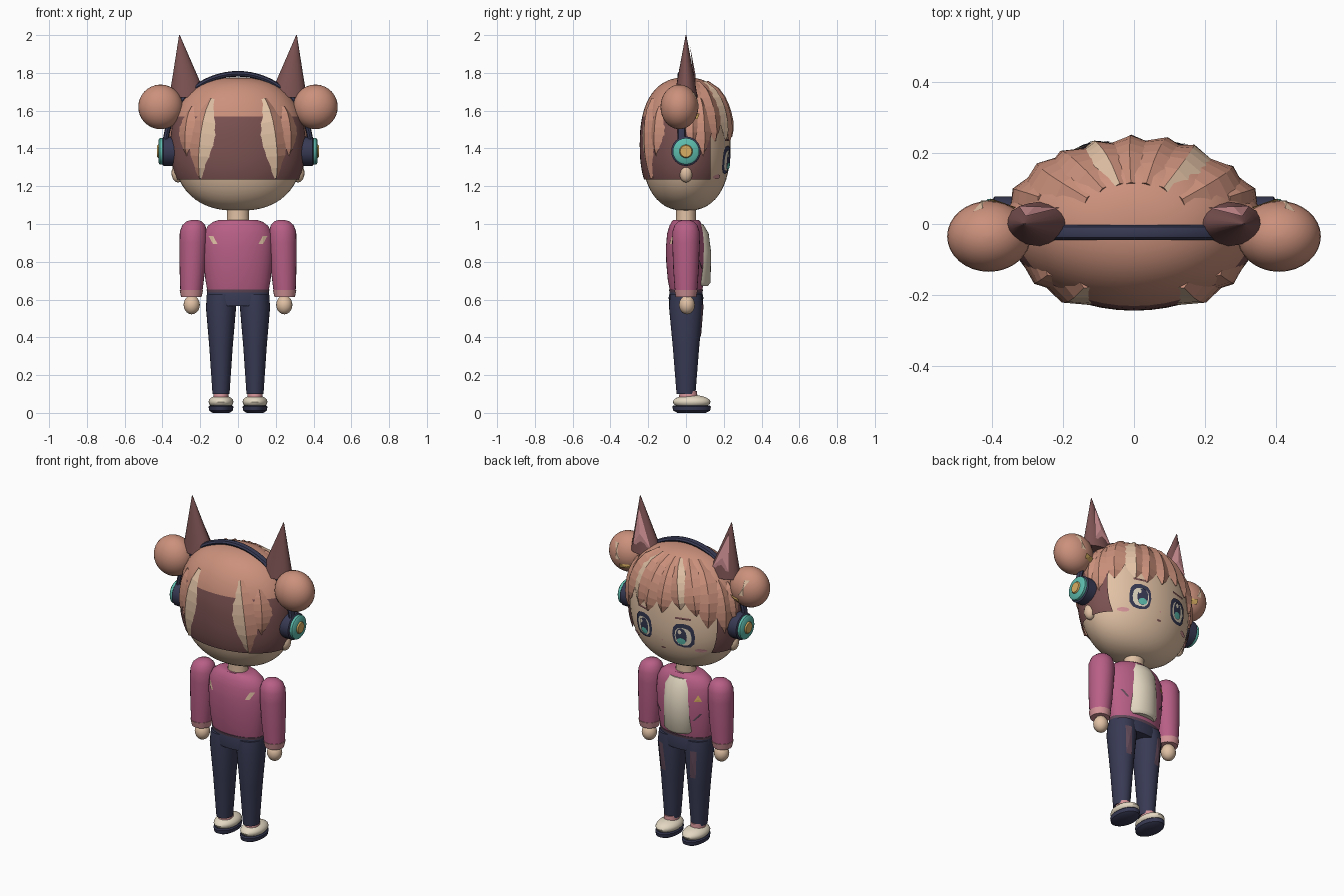
import bpy, bmesh, math
from math import sin, cos, pi, radians
from mathutils import Vector, Matrix

if "Cube" in bpy.data.objects:
    bpy.data.objects.remove(bpy.data.objects["Cube"])


def material(name, r, g, b):
    m = bpy.data.materials.new(name)
    col = [((c / 255 + .055) / 1.055) ** 2.4 for c in (r, g, b)] + [1]
    m.use_nodes = True
    m.diffuse_color = col
    m.node_tree.nodes["Principled BSDF"].inputs["Base Color"].default_value = col
    return m


HAIR = material("copper hair", 204, 145, 124)
DARK = material("dark brown hair", 124, 82, 82)
SKIN = material("skin", 226, 194, 165)
CREAM = material("cream", 228, 216, 194)
JACKET = material("berry pink", 184, 95, 134)
PINK = material("soft pink", 212, 148, 152)
NAVY = material("navy", 56, 58, 84)
TEAL = material("teal", 94, 188, 174)
YELLOW = material("gold", 216, 174, 98)
MAUVE = material("dusky mauve", 98, 74, 90)


def finish(name, bm, mats, smooth=True, fix=True):
    if fix:
        bmesh.ops.recalc_face_normals(bm, faces=bm.faces)
    me = bpy.data.meshes.new(name)
    bm.to_mesh(me)
    bm.free()
    for m in mats:
        me.materials.append(m)
    ob = bpy.data.objects.new(name, me)
    bpy.context.collection.objects.link(ob)
    if smooth:
        bpy.ops.object.select_all(action='DESELECT')
        ob.select_set(True)
        bpy.context.view_layer.objects.active = ob
        bpy.ops.object.shade_smooth_by_angle(angle=radians(40))
    return ob


def skin_loops(bm, loops):
    for a, b in zip(loops, loops[1:]):
        for i in range(len(a)):
            j = (i + 1) % len(a)
            bm.faces.new((a[i], a[j], b[j], b[i])).material_index = 0
    bm.faces.new(loops[0])
    bm.faces.new(loops[-1])


def loft_bm(rings, segs=32, matrix=Matrix()):
    # rings: centre x, centre y, height, radius x, radius y
    bm = bmesh.new()
    skin_loops(bm, [[bm.verts.new(matrix @ Vector((x + rx * cos(2 * pi * i / segs), y + ry * sin(2 * pi * i / segs), z)))
                     for i in range(segs)] for x, y, z, rx, ry in rings])
    return bm


def loft(name, rings, mat, segs=32, matrix=Matrix()):
    return finish(name, loft_bm(rings, segs, matrix), [mat])


def ball(x, y, z, rx, ry, rz, n=16, p=2.0):
    out = []
    for i in range(n + 1):
        c = -cos(pi * (.015 + .97 * i / n))
        r = (1 - abs(c) ** p) ** (1 / p)
        out.append((x, y, z + rz * c, rx * r, ry * r))
    return out


def surface_y(rings, x, z, side):
    for a, b in zip(rings, rings[1:]):
        if z <= b[2]:
            break
    t = min(1, max(0, (z - a[2]) / (b[2] - a[2])))
    cx, cy, _, rx, ry = [u + (v - u) * t for u, v in zip(a, b)]
    return cy + side * ry * math.sqrt(max(0, 1 - ((x - cx) / rx) ** 2))


def decal(name, rings, cx, cz, outline, mat, lift=.004, side=1):
    # thin plate hugging a lofted surface
    bm = bmesh.new()
    def put(dx, dz):
        x, z = cx + dx, cz + dz
        return bm.verts.new((x, surface_y(rings, x, z, side) + side * lift, z))
    rim = [put(*p) for p in outline]
    mid = put(sum(p[0] for p in outline) / len(rim), sum(p[1] for p in outline) / len(rim))
    for i, v in enumerate(rim):
        f = bm.faces.new((mid, v, rim[(i + 1) % len(rim)]))
        f.normal_update()
        if f.normal.y * side < 0:
            f.normal_flip()
    finish(name, bm, [mat], False, False)


def oval(rx, rz, n=12, p=1.0):
    sg = lambda v: math.copysign(abs(v) ** p, v)
    return [(rx * sg(cos(2 * pi * i / n)), rz * sg(sin(2 * pi * i / n))) for i in range(n)]


def rect(w, h, lean=0):
    return [(-w - lean, -h), (w - lean, -h), (w + lean, h), (-w + lean, h)]


def mirrored(outline, s):
    return [(s * x, z) for x, z in outline]


# Head
HEAD_Z, HEAD_R = 1.42, .35
head = ball(0, 0, HEAD_Z, .345, .235, HEAD_R, 28, 2.4)
loft("head", head, SKIN, 48)

# Hair shell: copper crown over a dark back, open at the face
bm = loft_bm(ball(0, 0, HEAD_Z, .357, .245, .356, 28, 2.4), 48)
for co, no in (((0, 0, 1.235), (0, 0, 1)), ((0, 0, 1.57), (0, 0, 1)), ((0, .13, 0), (0, 1, 0))):
    bmesh.ops.bisect_plane(bm, geom=bm.verts[:] + bm.edges[:] + bm.faces[:], plane_co=co, plane_no=no)
gone = []
for f in bm.faces:
    c = f.calc_center_median()
    f.material_index = 0 if c.z > 1.57 else 1
    if c.z < 1.235 or (c.z < 1.57 and c.y > .13):
        gone.append(f)
bmesh.ops.delete(bm, geom=gone, context='FACES')
finish("hair_cap", bm, [HAIR, DARK])


# Hair locks: tapered blades that follow the head
def lock(name, az, top, tip, width, drift=0, streak=0, h=.022):
    def point(t):
        z = top + (tip - top) * t
        r = (1 - min(1, abs(z - HEAD_Z) / HEAD_R) ** 2.4) ** (1 / 2.4)
        if z < HEAD_Z:
            r = max(r, .95)
        a = radians(az + drift * t)
        return Vector((.35 * r * sin(a), .237 * r * cos(a), z))
    bm, loops = bmesh.new(), []
    for i, w in enumerate((.35, .65, .9, 1, 1, .85, .55, .06)):
        t = i / 7
        p = point(t)
        tan = (point(t + .02) - point(t - .02)).normalized()
        n = Vector((p.x / .35 ** 2, p.y / .237 ** 2, (p.z - HEAD_Z) / HEAD_R ** 2))
        n = (n - tan * n.dot(tan)).normalized()
        b = tan.cross(n)
        k = h * min(1, w + .3)
        loops.append([bm.verts.new(q) for q in (p + b * w * width, p + n * k, p - b * w * width, p - n * k)])
    skin_loops(bm, loops)
    if streak:
        for f in bm.faces:
            c = f.calc_center_median()
            ring = {v.index for v in f.verts}
        bm.verts.index_update()
        for f in bm.faces:
            kinds = {v.index % 4 for v in f.verts}
            if kinds == ({0, 1} if streak > 0 else {1, 2}):
                f.material_index = 1
    finish(name, bm, [HAIR, SKIN], False)


for i, (az, tip, width, drift, streak) in enumerate((
        (54, 1.44, .07, -4, 0), (30, 1.45, .075, -2, 1), (12, 1.44, .07, 4, 0), (-3, 1.46, .065, 2, 0),
        (-14, 1.5, .065, -6, -1), (-32, 1.47, .07, -4, 0), (-52, 1.4, .07, 4, 0))):
    lock(f"fringe_lock_{i + 1}", az, 1.745, tip, width, drift, streak)

for s, side in ((1, "left"), (-1, "right")):
    lock(f"{side}_temple_lock", s * 68, 1.66, 1.36, .055)
    lock(f"{side}_cheek_lock", s * 82, 1.64, 1.42, .045)
    lock(f"{side}_back_lock", s * 151, 1.66, 1.24, .075, -s * 8, s, .026)
    lock(f"{side}_rear_side_lock", s * 130, 1.62, 1.36, .06, 0)

    # Buns with a streak and a clip
    bun = ball(s * .41, -.035, 1.62, .118, .1, .118)
    loft(f"{side}_bun", bun, HAIR)
    decal(f"{side}_bun_streak", bun, s * .43, 1.65, rect(.014, .045, s * .012), SKIN)
    decal(f"{side}_clip", bun, s * .37, 1.57, rect(.035, .014), YELLOW, .012)

    # Animal ears
    cone = [(s * .265, 0, 1.67, .1, .062), (s * .278, 0, 1.77, .07, .045), (s * .31, 0, 2, .002, .002)]
    loft(f"{side}_pointed_ear", cone, DARK, 20)
    decal(f"{side}_inner_ear", cone, s * .27, 1.72, mirrored([(-.06, 0), (.055, 0), (.036, .22)], s), PINK, .009)

    # Headphone cups and skin ears
    turn = Matrix.Translation((0, 0, 1.385)) @ Matrix.Rotation(s * pi / 2, 4, 'Y')
    for part, mat, a, b, r in (("cushion", NAVY, .335, .402, .078), ("shell", TEAL, .398, .422, .07),
                               ("badge", YELLOW, .42, .429, .036)):
        loft(f"{side}_headphone_{part}", [(0, 0, a, r, r), (0, 0, b - .008, r, r), (0, 0, b, r * .85, r * .85)],
             mat, 24, turn)
    loft(f"{side}_ear", ball(s * .318, 0, 1.27, .034, .036, .05, 10), SKIN, 16)

    # Face
    e = s * .133
    decal(f"{side}_eye_outline", head, e, 1.34, oval(.064, .076, 12, .75), NAVY, .005)
    decal(f"{side}_eye_white", head, e, 1.335, oval(.048, .056, 12, .8), CREAM, .008)
    decal(f"{side}_iris", head, e - s * .008, 1.338, oval(.032, .052), NAVY, .011)
    decal(f"{side}_iris_glow", head, e - s * .008, 1.308, oval(.025, .02), TEAL, .014)
    decal(f"{side}_eye_glint", head, e + .014, 1.365, oval(.011, .014, 8), CREAM, .014)
    decal(f"{side}_brow", head, e, 1.445, rect(.045, .006), DARK, .005)
    decal(f"{side}_blush", head, s * .215, 1.25, oval(.03, .012), PINK, .005)

decal("mouth", head, 0, 1.235, oval(.016, .006, 8), DARK)
decal("nose", head, 0, 1.285, oval(.006, .004, 6), PINK)

# Headband
bm, loops = bmesh.new(), []
for i in range(41):
    a = pi * i / 40
    n = Vector((cos(a), 0, sin(a)))
    p = Vector((.385 * cos(a), -.024, 1.4 + .395 * sin(a)))
    loops.append([bm.verts.new(p + n * .015 * sin(k * pi / 4) + Vector((0, .021 * cos(k * pi / 4), 0)))
                  for k in range(8)])
skin_loops(bm, loops)
finish("headband", bm, [NAVY])

# Torso
loft("neck", [(0, 0, .97, .062, .055), (0, 0, 1.05, .058, .052), (0, 0, 1.1, .06, .055)], SKIN, 24)
torso = [(0, 0, z, rx, ry) for z, rx, ry in (
    (.645, .162, .085), (.7, .172, .096), (.8, .183, .105), (.88, .186, .106), (.95, .18, .1),
    (.99, .16, .088), (1.012, .13, .076), (1.022, .1, .066))]
loft("jacket", torso, JACKET, 40)
loft("jacket_hem", [(0, 0, .635, .163, .086), (0, 0, .652, .166, .09)], MAUVE, 40)
loft("shirt_panel", [(0, .05, z, rx, ry) for z, rx, ry in (
    (.672, .085, .066), (.69, .1, .08), (.85, .1, .083), (.95, .095, .07), (1.0, .075, .04))], CREAM, 32)
decal("gold_pin", torso, -.135, .9, [(-.02, -.018), (.02, -.018), (0, .022)], YELLOW, .006)
for s, side in ((1, "left"), (-1, "right")):
    decal(f"{side}_pocket_slit", torso, s * .13, .785, rect(.006, .022, s * .018), MAUVE, .006)
    decal(f"{side}_back_flash", torso, s * .132, .915, rect(.012, .022, s * .012), SKIN, .004, -1)

    # Arms
    loft(f"{side}_sleeve", [(s * x, 0, z, r, r) for x, z, r in (
        (.247, .635, .058), (.242, .75, .067), (.237, .9, .073), (.236, .96, .072),
        (.234, .995, .06), (.232, 1.014, .04), (.23, 1.022, .015))], JACKET, 24)
    loft(f"{side}_cuff", [(s * .247, 0, .613, .054, .054), (s * .247, 0, .65, .062, .062)], PINK, 24)
    loft(f"{side}_hand", ball(s * .245, .005, .572, .043, .042, .05, 10), SKIN, 20)

    # Legs and shoes
    leg = [(s * x, 0, z, rx, ry) for x, z, rx, ry in (
        (.09, .1, .045, .05), (.09, .35, .062, .07), (.09, .56, .08, .09), (.086, .63, .078, .084))]
    loft(f"{side}_leg", leg, NAVY, 28)
    decal(f"{side}_thigh_patch", leg, s * .105, .49, rect(.018, .085, s * .006), MAUVE, .005)
    loft(f"{side}_sock", [(s * .09, .012, .07, .042, .05), (s * .09, .012, .115, .038, .046)], PINK, 20)
    loft(f"{side}_shoe", ball(s * .09, .03, .058, .066, .1, .037, 10), CREAM, 28)
    loft(f"{side}_sole", [(s * .09, .03, z, rx, ry) for z, rx, ry in (
        (0, .045, .075), (.012, .063, .098), (.034, .066, .102), (.04, .06, .095))], NAVY, 28)

loft("hips", [(0, 0, .565, .163, .088), (0, 0, .61, .168, .092), (0, 0, .645, .162, .085)], NAVY, 40)
